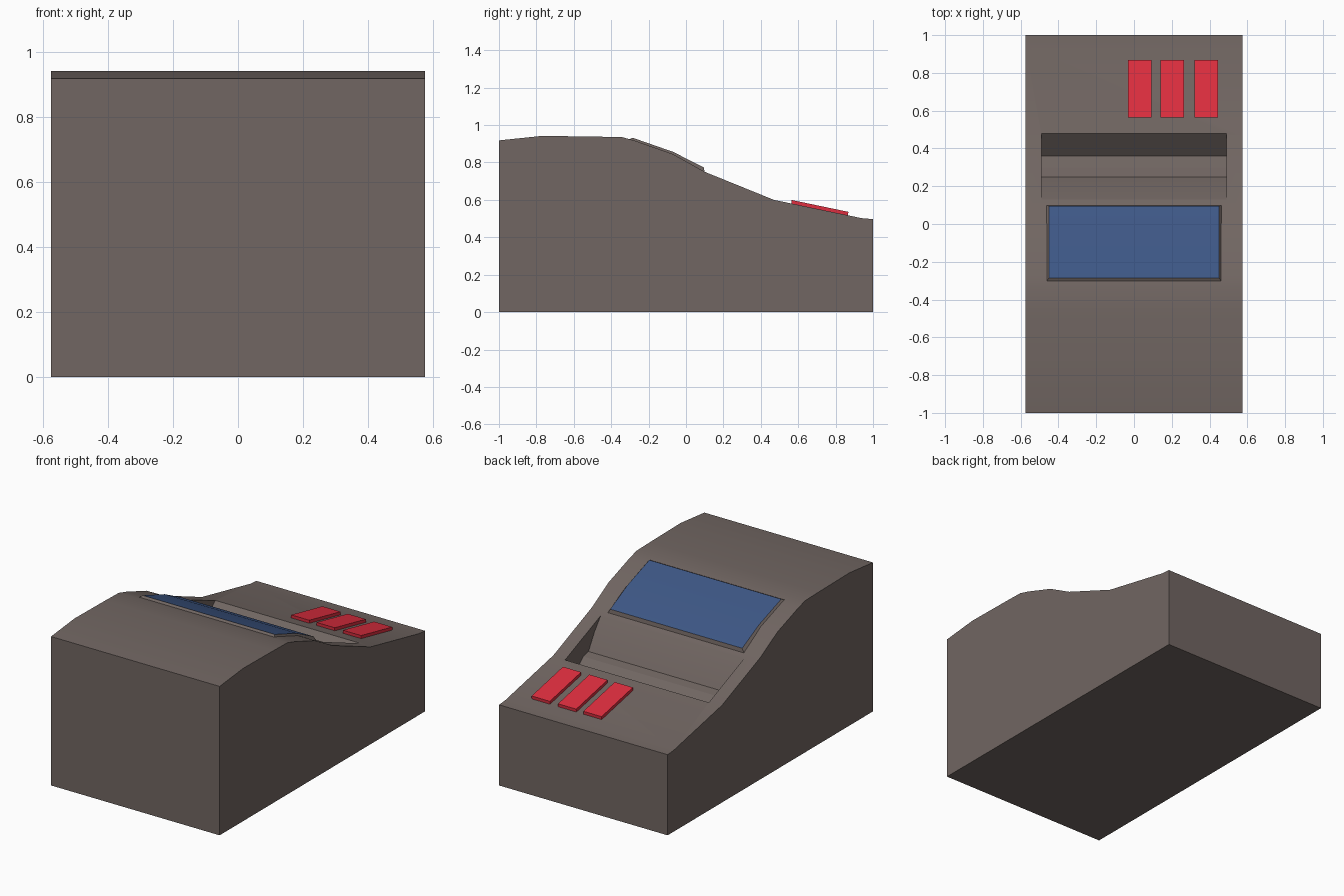
import bpy, bmesh

if "Cube" in bpy.data.objects:
    bpy.data.objects.remove(bpy.data.objects["Cube"])


def material(name, colour):
    m = bpy.data.materials.new(name)
    m.diffuse_color = (*colour, 1)
    m.use_nodes = True
    m.node_tree.nodes["Principled BSDF"].inputs["Base Color"].default_value = m.diffuse_color
    return m


brown = material("warm grey brown", (0.165, 0.133, 0.122))
blue = material("screen blue", (0.047, 0.095, 0.235))
red = material("button red", (0.74, 0.028, 0.05))

# Upper outline of the housing, as (y, z)
TOP = [(-1, 0.918), (-0.77, 0.942), (-0.47, 0.938), (-0.34, 0.935), (-0.27, 0.915),
       (-0.07, 0.845), (0.1, 0.75), (0.47, 0.6), (0.94, 0.502), (1, 0.497)]


def surface(y):
    for (y0, z0), (y1, z1) in zip(TOP, TOP[1:]):
        if y <= y1:
            return z0 + (z1 - z0) * (y - y0) / (y1 - y0)
    return TOP[-1][1]


def finish(bm, name, *mats):
    bmesh.ops.recalc_face_normals(bm, faces=bm.faces)
    mesh = bpy.data.meshes.new(name)
    bm.to_mesh(mesh)
    bm.free()
    obj = bpy.data.objects.new(name, mesh)
    bpy.context.collection.objects.link(obj)
    for m in mats:
        mesh.materials.append(m)
    return obj


def extrude_profile(name, profile, half_width, *mats):
    """Extrude a closed (y, z) outline along x."""
    bm = bmesh.new()
    face = bm.faces.new([bm.verts.new((-half_width, y, z)) for y, z in profile])
    ext = bmesh.ops.extrude_face_region(bm, geom=[face])
    for v in ext["geom"]:
        if isinstance(v, bmesh.types.BMVert):
            v.co.x = half_width
    return finish(bm, name, *mats)


def activate(obj):
    bpy.ops.object.select_all(action='DESELECT')
    obj.select_set(True)
    bpy.context.view_layer.objects.active = obj


# Housing with the recessed tray cut out
body = extrude_profile("housing", [(-1, 0)] + TOP + [(1, 0)], 0.575, brown)
slot = [(0.13, surface(0.13)), (0.19, 0.663), (0.25, 0.562), (0.30, 0.55),
        (0.36, 0.50), (0.48, surface(0.48)), (0.48, 0.9), (0.13, 0.9)]
cutter = extrude_profile("tray_cutter", slot, 0.49, brown)
cutter.hide_render = True
mod = body.modifiers.new("tray", 'BOOLEAN')
mod.operation = 'DIFFERENCE'
mod.solver = 'EXACT'
mod.object = cutter
activate(body)
bpy.ops.object.modifier_apply(modifier=mod.name)
bpy.data.objects.remove(cutter)
bpy.ops.object.shade_smooth_by_angle(angle=0.42)

# Raised screen: bevelled brown rim following the slope, blue glass on top
bm = bmesh.new()
lower = [(-0.31, 0.92), (-0.07, 0.835), (0.1, 0.745)]
upper = [(-0.285, 0.932), (-0.07, 0.857), (0.095, 0.774)]
rows = [[[bm.verts.new((s * w, y, z)) for s in (-1, 1)] for y, z in pts]
        for pts, w in ((lower, 0.467), (upper, 0.45))]
lo, up = rows
for i in range(2):
    glass = bm.faces.new((up[i][0], up[i][1], up[i + 1][1], up[i + 1][0]))
    glass.material_index = 1
    bm.faces.new((lo[i][0], lo[i][1], lo[i + 1][1], lo[i + 1][0]))
    for s in (0, 1):
        bm.faces.new((lo[i][s], lo[i + 1][s], up[i + 1][s], up[i][s]))
for i in (0, 2):
    bm.faces.new((lo[i][0], lo[i][1], up[i][1], up[i][0]))
screen = finish(bm, "screen", brown, blue)
activate(screen)
bpy.ops.object.shade_smooth_by_angle(angle=0.3)

# Three sloping buttons
for n, x in enumerate((0.03, 0.203, 0.383)):
    outline = [(0.565, surface(0.565) - 0.01), (0.563, surface(0.563) + 0.019),
               (0.868, surface(0.868) + 0.019), (0.866, surface(0.866) - 0.01)]
    button = extrude_profile(f"button_{n + 1}", outline, 0.062, red)
    button.location.x = x
